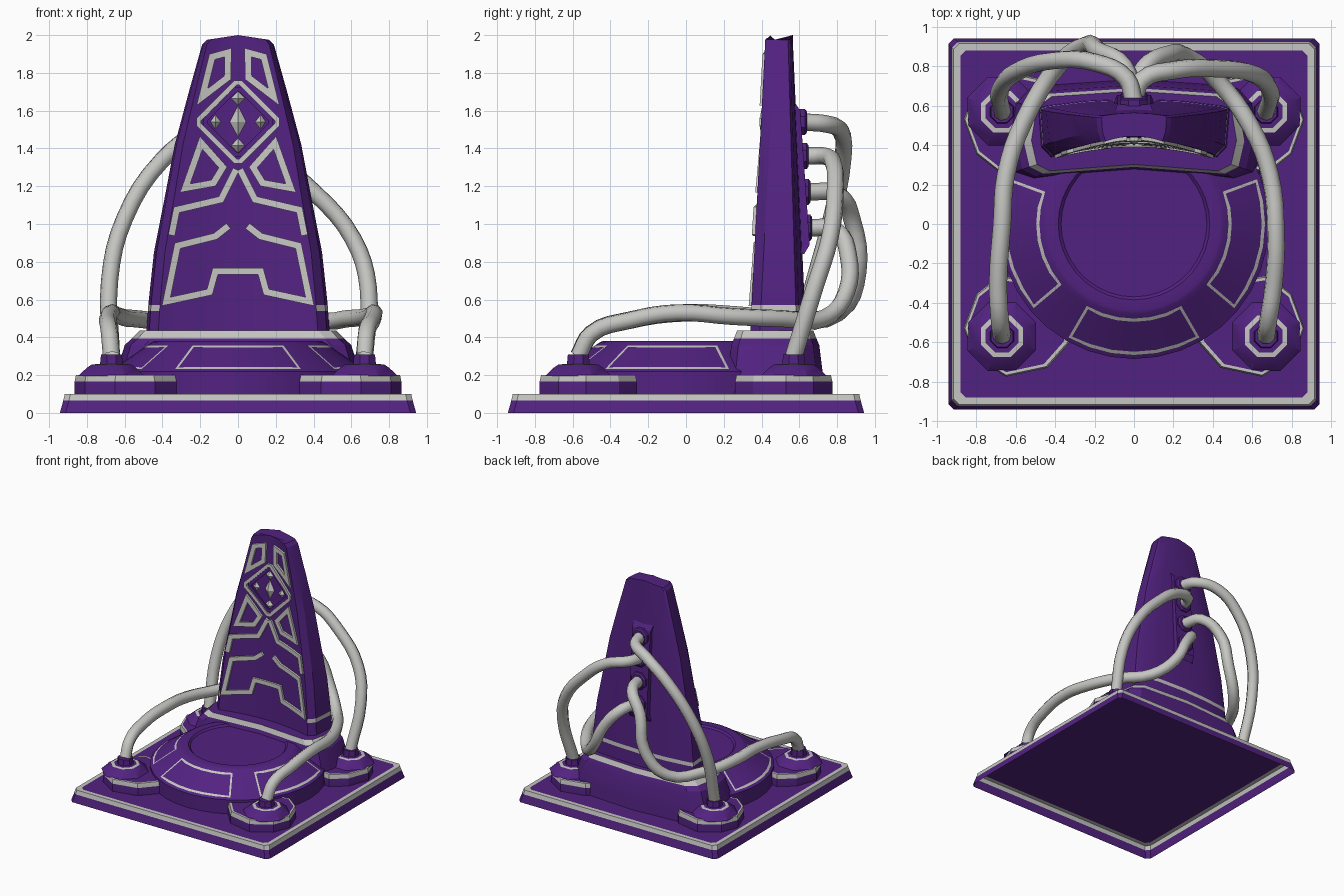
import bpy, bmesh, math
from mathutils import Vector

cube = bpy.data.objects.get("Cube")
if cube:
    bpy.data.objects.remove(cube)


def material(name, rgb):
    m = bpy.data.materials.new(name)
    m.use_nodes = True
    m.diffuse_color = (*rgb, 1)
    m.node_tree.nodes["Principled BSDF"].inputs["Base Color"].default_value = (*rgb, 1)
    return m


MATS = [material("deep purple", (0.085, 0.016, 0.22)),
        material("light grey", (0.56, 0.56, 0.54))]
PURPLE, GREY = 0, 1


def finish(name, bm, angle=25):
    bmesh.ops.recalc_face_normals(bm, faces=bm.faces[:])
    mesh = bpy.data.meshes.new(name)
    bm.to_mesh(mesh)
    bm.free()
    for m in MATS:
        mesh.materials.append(m)
    mesh.shade_smooth()
    mesh.set_sharp_from_angle(angle=math.radians(angle))
    obj = bpy.data.objects.new(name, mesh)
    bpy.context.collection.objects.link(obj)
    return obj


def loft(rings, mats):
    """Skin stacked rings; mats colours each row and then the end cap."""
    bm = bmesh.new()
    rows = [[bm.verts.new(p) for p in ring] for ring in rings]
    for a, b, m in zip(rows, rows[1:], mats):
        for i in range(len(a)):
            j = (i + 1) % len(a)
            bm.faces.new((a[i], a[j], b[j], b[i])).material_index = m
    bm.faces.new(rows[-1]).material_index = mats[-1]
    return bm


def mirrored(half):
    """Complete a half outline whose first and last points lie on x = 0."""
    return half + [(-x, y) for x, y in half[-2:0:-1]]


def ring(outline, z, scale=1, centre=(0, 0)):
    cx, cy = centre
    return [(cx + (x - cx) * scale, cy + (y - cy) * scale, z) for x, y in outline]


def circle(r, n, cx=0, cy=0, turn=0.0):
    return [(cx + r * math.cos((i + turn) * math.tau / n),
             cy + r * math.sin((i + turn) * math.tau / n)) for i in range(n)]


# Base plate, open underneath, with a grey rim
def plate(h, c=0.03):
    return [(h, c - h), (h, h - c), (h - c, h), (c - h, h),
            (-h, h - c), (-h, c - h), (c - h, -h), (h - c, -h)]


finish("base_plate", loft(
    [ring(plate(h), z) for h, z in ((.943, 0), (.925, .065), (.917, .1), (.882, .1))],
    [PURPLE, GREY, GREY, PURPLE]))

# Round dais with three framed panels on its slope
profile = ((.685, .1), (.685, .22), (.665, .233), (.48, .358), (.455, .375),
           (.44, .38), (.385, .38), (.37, .365))
bm = loft([ring(circle(r, 36), z) for r, z in profile], [PURPLE] * len(profile))
bm.normal_update()
slope = [f for f in bm.faces if .25 < f.calc_center_median().z < .34]
for start, end in ((160, 220), (240, 300), (320, 380)):
    picked = []
    for f in slope:
        c = f.calc_center_median()
        a = math.degrees(math.atan2(c.y, c.x)) % 360
        if start < a < end or start < a + 360 < end:
            picked.append(f)
    for f in bmesh.ops.inset_region(bm, faces=picked, thickness=.02, depth=0)["faces"]:
        f.material_index = GREY
finish("round_dais", bm)

# Four corner pods with cable sockets
POD = [(.325, -.6), (.44, -.73), (.65, -.775), (.81, -.675),
       (.865, -.53), (.8, -.355), (.68, -.26), (.45, -.3)]
for sx, side in ((-1, "right"), (1, "left")):
    for sy, end in ((1, "front"), (-1, "back")):
        outline = [(sx * x, sy * y) for x, y in POD]
        mid = (sx * .64, -sy * .52)
        hub = (sx * .67, -sy * .57)
        finish(f"{end}_{side}_pod", loft(
            [ring(outline, z, s, mid) for z, s in ((.1, 1), (.165, 1), (.2, .97), (.2, .91))],
            [PURPLE, GREY, GREY, PURPLE]))
        steps = ((.19, .195), (.14, .24), (.115, .255), (.09, .258), (.065, .26), (.06, .31))
        finish(f"{end}_{side}_socket", loft(
            [ring(circle(r, 8, *hub, turn=.5), z) for r, z in steps],
            [PURPLE, PURPLE, GREY, PURPLE, PURPLE, PURPLE]))

# Plinth below the tower
PLINTH = mirrored([(0, .29), (.46, .255), (.53, .29), (.56, .42), (.53, .6), (.45, .66), (0, .69)])
finish("plinth", loft(
    [ring(PLINTH, z, s, (0, .47)) for z, s in ((.1, 1.2), (.2, 1.16), (.36, 1.07), (.395, 1), (.435, .93))],
    [PURPLE, PURPLE, PURPLE, GREY, PURPLE]))

# Tower: concave front, chamfered sides, convex back
WIDTHS = ((.43, .485), (.54, .477), (.572, .475), (.85, .445), (1.13, .39),
          (1.42, .335), (1.7, .26), (1.95, .19), (1.975, .165))


def half_width(z):
    for (z0, w0), (z1, w1) in zip(WIDTHS, WIDTHS[1:]):
        if z <= z1:
            break
    return w0 + (w1 - w0) * (z - z0) / (z1 - z0)


def front_y(x, z):
    t = (z - .43) / 1.55
    edge, middle = .34 + .08 * t, .4 + .045 * t
    return middle + (edge - middle) * (x / (.87 * half_width(z))) ** 2


def tower_ring(z):
    t, w = (z - .43) / 1.55, half_width(z)
    half = [(u * w * .87, front_y(u * w * .87, z)) for u in (0, .25, .5, .75, 1)]
    side = half[-1][1]
    half += [(w * .97, side + .05), (w, .585 - .045 * t), (w * .93, .6 - .05 * t),
             (w * .5, .625 - .065 * t), (0, .635 - .07 * t)]
    lift = .025 if z > 1.96 else 0
    return [(x, y, z + lift * (1 - abs(x) / w)) for x, y in mirrored(half)]


bm = loft([tower_ring(z) for z, w in WIDTHS], [PURPLE] * len(WIDTHS))
bmesh.ops.recalc_face_normals(bm, faces=bm.faces[:])
for f in bm.faces:
    if .54 < f.calc_center_median().z < .57 and f.normal.y > -.8:
        f.material_index = GREY
finish("tower", bm)


# Raised ribbons that follow the tower front
def ribbon(bm, points, width, closed=False, mat=GREY, raised=.018):
    pts = [Vector(p) for p in points]
    n = len(pts)
    edges = []
    for i, p in enumerate(pts):
        before = (p - pts[i - 1]).normalized() if i or closed else None
        after = (pts[(i + 1) % n] - p).normalized() if i < n - 1 or closed else None
        before, after = before or after, after or before
        normal = Vector((-before.y - after.y, before.x + after.x)) / (1 + before.dot(after))
        edges.append((p + normal * width / 2, p - normal * width / 2))
    pairs = [(edges[i], edges[(i + 1) % n]) for i in range(n if closed else n - 1)]
    stations = [[a.lerp(b, k / 4) for a, b in zip(e0, e1)]
                for e0, e1 in pairs for k in range(4)]
    stations += [] if closed else [edges[-1]]
    rows = []
    for pair in stations:
        section = [(q, d) for d in (-raised, .012) for q in pair]
        rows.append([bm.verts.new((q.x, front_y(q.x, q.y) + d, q.y)) for q, d in section])
    for a, b in zip(rows, rows[1:] + rows[:1] if closed else rows[1:]):
        for i, j in ((0, 1), (1, 3), (3, 2), (2, 0)):
            bm.faces.new((a[i], a[j], b[j], b[i])).material_index = mat
    if not closed:
        for r in (rows[0], rows[-1]):
            bm.faces.new((r[0], r[1], r[3], r[2])).material_index = mat


bm = bmesh.new()
for s in (-1, 1):
    for line, closed in (
            ([(.137, 1.885), (.053, 1.908), (.055, 1.775), (.19, 1.672)], True),
            ([(.195, 1.43), (.28, 1.19), (.13, 1.217), (.08, 1.3)], True),
            ([(.01, 1.29), (.09, 1.13), (.325, 1.075), (.352, .94)], False),
            ([(.05, .99), (.12, .935), (.32, .885), (.38, .59), (.15, .64), (.12, .75), (0, .75)], False)):
        ribbon(bm, [(s * x, z) for x, z in line], .036, closed)
finish("front_tracery", bm)


# Diamond emblem frame and studs
def diamond(r, cut):
    return [(cut, r - cut), (r - cut, cut), (r - cut, -cut), (cut, cut - r),
            (-cut, cut - r), (cut - r, -cut), (cut - r, cut), (-cut, r - cut)]


MID = 1.54
bm = bmesh.new()
ribbon(bm, [(x, z + MID) for x, z in diamond(.222, .014)], .026, True)
ribbon(bm, [(x, z + MID) for x, z in diamond(.186, .012)], .024, True, PURPLE, .01)
finish("diamond_frame", bm)

bm = bmesh.new()
for x, dz, w, h in ((0, 0, .045, .085), (0, .125, .038, .038), (0, -.125, .038, .038),
                    (.12, 0, .03, .038), (-.12, 0, .03, .038)):
    z = MID + dz
    y = front_y(x, z)
    rim = [bm.verts.new(p) for p in ((x + w, y, z), (x, y, z + h), (x - w, y, z), (x, y, z - h))]
    tip = bm.verts.new((x, y - .03, z))
    for i in range(4):
        bm.faces.new((rim[i], rim[(i + 1) % 4], tip)).material_index = GREY
finish("diamond_studs", bm)

# Rear connector strip and its four ports
finish("rear_strip", loft(
    [[(-w, .52, z), (w, .52, z), (w, y, z), (-w, y, z)]
     for z, w, y in ((.84, .1, .625), (.89, .085, .655), (1.6, .085, .605), (1.66, .1, .565))],
    [PURPLE] * 4))
PORTS = (1.54, 1.36, 1.17, .98)
for z in PORTS:
    y = .64 + (1.54 - z) * .05
    finish("rear_port", loft(
        [[(px, yy, z + pz) for px, pz in circle(r, 8, turn=.5)]
         for r, yy in ((.075, y - .06), (.075, y - .01), (.06, y))], [PURPLE] * 3))

# Cables from the rear ports to the pods
CABLES = {
    "back_right_cable": [(0, .62, 1.54), (-.04, .74, 1.53), (-.2, .82, 1.49), (-.4, .83, 1.34),
                         (-.6, .77, 1.03), (-.68, .68, .7), (-.67, .57, .3)],
    "back_left_cable": [(0, .63, 1.36), (.04, .73, 1.36), (.2, .78, 1.32), (.4, .79, 1.17),
                        (.61, .76, .92), (.69, .68, .66), (.67, .57, .3)],
    "front_right_cable": [(0, .64, 1.17), (-.05, .8, 1.16), (-.18, .88, 1.02), (-.24, .91, .75),
                          (-.38, .81, .53), (-.56, .52, .5), (-.65, .25, .52), (-.67, 0, .53),
                          (-.69, -.3, .49), (-.68, -.5, .42), (-.67, -.57, .3)],
    "front_left_cable": [(0, .65, .98), (.05, .79, .97), (.17, .86, .83), (.27, .85, .64),
                         (.42, .73, .5), (.59, .5, .5), (.69, .25, .51), (.72, -.05, .53),
                         (.71, -.3, .49), (.68, -.5, .42), (.67, -.57, .3)],
}
for name, points in CABLES.items():
    curve = bpy.data.curves.new(name, "CURVE")
    curve.dimensions = "3D"
    curve.bevel_depth, curve.bevel_resolution, curve.resolution_u = .046, 2, 4
    spline = curve.splines.new("BEZIER")
    spline.bezier_points.add(len(points) - 1)
    for bp, p in zip(spline.bezier_points, points):
        bp.co = p
        bp.handle_left_type = bp.handle_right_type = "AUTO"
    curve.materials.append(MATS[GREY])
    bpy.context.collection.objects.link(bpy.data.objects.new(name, curve))
